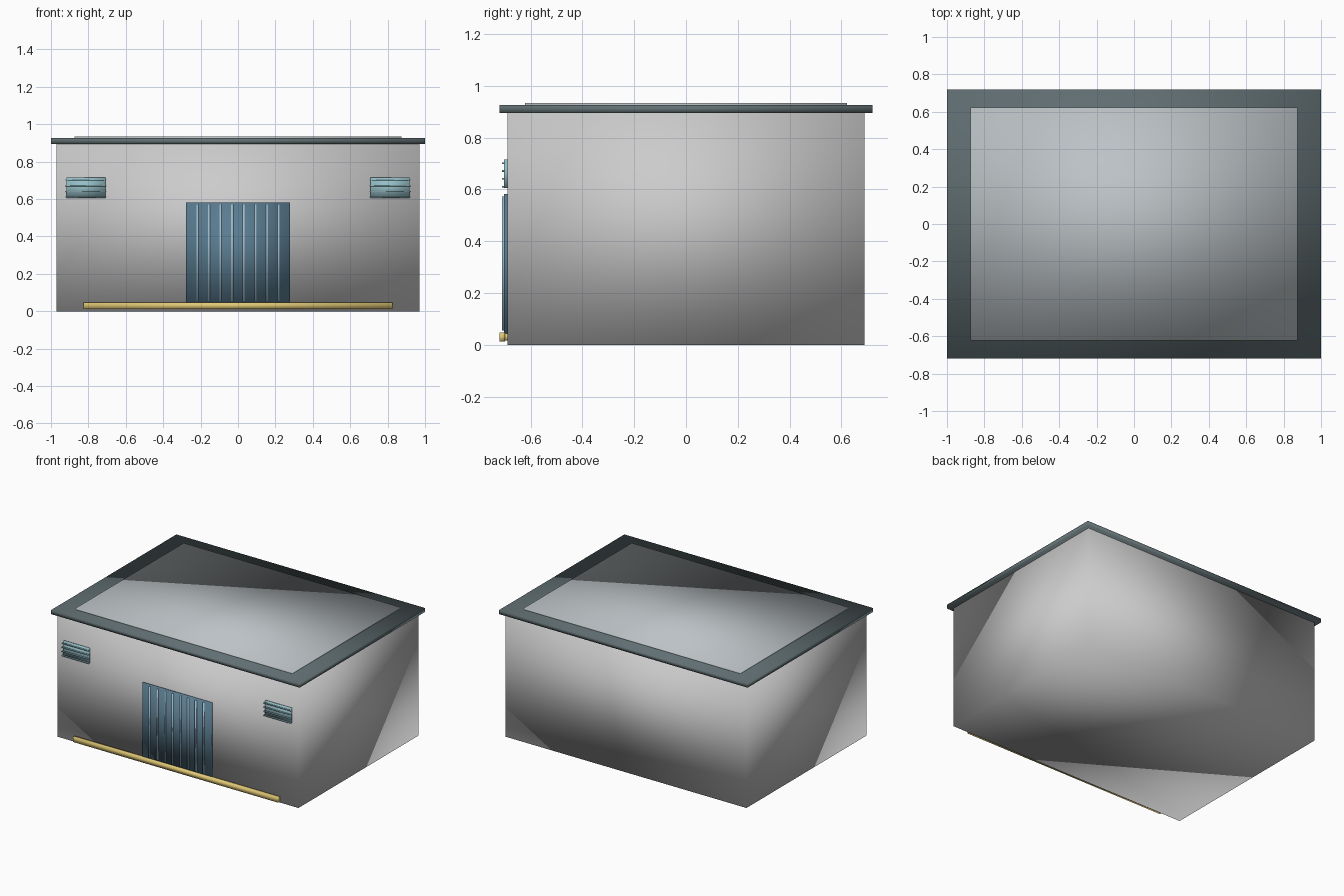
import bpy

if "Cube" in bpy.data.objects:
    bpy.data.objects.remove(bpy.data.objects["Cube"])


def material(name, rgb):
    m = bpy.data.materials.new(name)
    m.diffuse_color = (*rgb, 1)
    m.use_nodes = True
    m.node_tree.nodes["Principled BSDF"].inputs["Base Color"].default_value = m.diffuse_color
    return m


SLATE = material("slate", (0.12, 0.16, 0.17))
PALE = material("pale_panel", (0.5, 0.54, 0.56))
BLUE = material("door_blue", (0.10, 0.20, 0.28))
STEEL = material("rib_steel", (0.35, 0.50, 0.60))
TEAL = material("vent_teal", (0.30, 0.52, 0.57))
YELLOW = material("curb_yellow", (0.75, 0.58, 0.18))


def box(name, x, y, z, mat=None):
    """Smooth shaded box given by its (min, max) range on each axis."""
    bpy.ops.mesh.primitive_cube_add(
        size=1, location=[(a + b) / 2 for a, b in (x, y, z)])
    ob = bpy.context.object
    ob.name = name
    ob.scale = [b - a for a, b in (x, y, z)]
    bpy.ops.object.transform_apply(location=False, rotation=False, scale=True)
    bpy.ops.object.shade_smooth()
    if mat:
        ob.data.materials.append(mat)
    return ob


# Building shell and flat roof
box("walls", (-0.97, 0.97), (-0.69, 0.69), (0, 0.897))
box("roof_slab", (-1, 1), (-0.72, 0.72), (0.895, 0.925), SLATE)
box("roof_panel", (-0.873, 0.873), (-0.622, 0.622), (0.92, 0.934), PALE)

# Roller door with vertical ribs
box("door", (-0.277, 0.277), (-0.703, -0.685), (0.04, 0.582), BLUE)
for i in range(8):
    x = -0.217 + i * 0.062
    box("door_rib", (x - 0.006, x + 0.006), (-0.711, -0.70), (0.055, 0.572), STEEL)

# Louvred vents on both sides
for side in (-1, 1):
    cx = side * 0.813
    box("vent", (cx - 0.105, cx + 0.105), (-0.703, -0.685), (0.606, 0.715), TEAL)
    for i in range(4):
        z = 0.611 + i * 0.03
        box("vent_slat", (cx - 0.108, cx + 0.108), (-0.711, -0.70),
            (z - 0.003, z + 0.003), TEAL)

# Yellow curb rail with its backing strip
box("curb_rail", (-0.825, 0.825), (-0.72, -0.698), (0.012, 0.048), YELLOW)
box("curb_backing", (-0.815, 0.815), (-0.70, -0.685), (0.016, 0.044), YELLOW)
